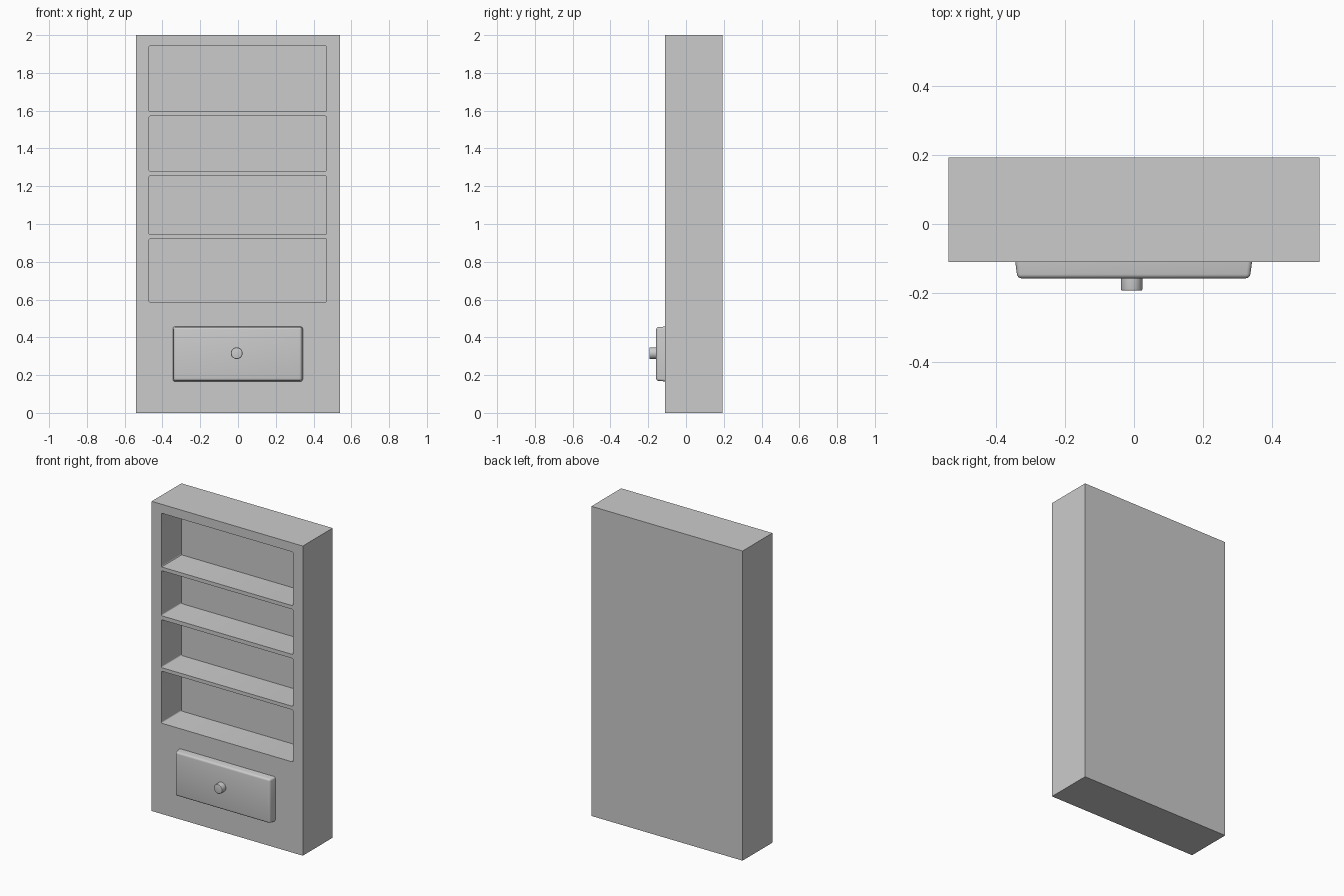
import bpy, bmesh, math
from mathutils import Matrix

if "Cube" in bpy.data.objects:
    bpy.data.objects.remove(bpy.data.objects["Cube"])

FRONT, BACK, RECESS = -0.11, 0.194, 0.095


def box(name, x0, x1, y0, y1, z0, z1):
    bm = bmesh.new()
    bmesh.ops.create_cube(bm, size=1)
    for v in bm.verts:
        v.co.x = x0 if v.co.x < 0 else x1
        v.co.y = y0 if v.co.y < 0 else y1
        v.co.z = z0 if v.co.z < 0 else z1
    return finish(name, bm)


def finish(name, bm):
    bmesh.ops.recalc_face_normals(bm, faces=bm.faces)
    mesh = bpy.data.meshes.new(name)
    bm.to_mesh(mesh)
    bm.free()
    ob = bpy.data.objects.new(name, mesh)
    bpy.context.collection.objects.link(ob)
    return ob


def activate(ob):
    bpy.ops.object.select_all(action='DESELECT')
    ob.select_set(True)
    bpy.context.view_layer.objects.active = ob


# Solid cabinet body with four shelf recesses cut into the front
body = box("cabinet_body", -0.54, 0.54, FRONT, BACK, 0, 2)
for z0, z1 in [(0.586, 0.922), (0.945, 1.254), (1.28, 1.571), (1.595, 1.942)]:
    cutter = box("recess_cutter", -0.471, 0.469, FRONT - 0.1, RECESS, z0, z1)
    cutter.hide_render = True
    # Slightly rounded opening corners
    bm = bmesh.new()
    bm.from_mesh(cutter.data)
    edges = [e for e in bm.edges
             if abs(e.verts[0].co.y - e.verts[1].co.y) > 0.1]
    bmesh.ops.bevel(bm, geom=edges, offset=0.007, segments=3,
                    profile=0.5, affect='EDGES')
    bm.to_mesh(cutter.data)
    bm.free()
    mod = body.modifiers.new("recess", 'BOOLEAN')
    mod.operation, mod.solver, mod.object = 'DIFFERENCE', 'EXACT', cutter
    activate(body)
    bpy.ops.object.modifier_apply(modifier=mod.name)
    bpy.data.objects.remove(cutter)

# Drawer front: tapered slab with rounded outer edges
drawer = box("drawer_front", -0.346, 0.344, -0.158, FRONT + 0.005, 0.166, 0.457)
bm = bmesh.new()
bm.from_mesh(drawer.data)
for v in bm.verts:
    if v.co.y < -0.13:
        v.co.x -= math.copysign(0.007, v.co.x)
        v.co.z += 0.005 if v.co.z < 0.3 else -0.003
edges = [e for e in bm.edges if any(v.co.y < -0.13 for v in e.verts)]
bmesh.ops.bevel(bm, geom=edges, offset=0.012, segments=4,
                profile=0.5, affect='EDGES')
bm.to_mesh(drawer.data)
bm.free()

# Round drawer knob with a softened front rim
bm = bmesh.new()
bmesh.ops.create_cone(bm, cap_ends=True, segments=32, radius1=0.031,
                      radius2=0.031, depth=0.04,
                      matrix=Matrix.Translation((-0.007, -0.174, 0.316))
                      @ Matrix.Rotation(math.pi / 2, 4, 'X'))
rim = [e for e in bm.edges if all(v.co.y < -0.18 for v in e.verts)]
bmesh.ops.bevel(bm, geom=rim, offset=0.004, segments=3,
                profile=0.5, affect='EDGES')
knob = finish("drawer_knob", bm)

for ob in (body, drawer, knob):
    activate(ob)
    bpy.ops.object.shade_smooth_by_angle(angle=math.radians(30))
